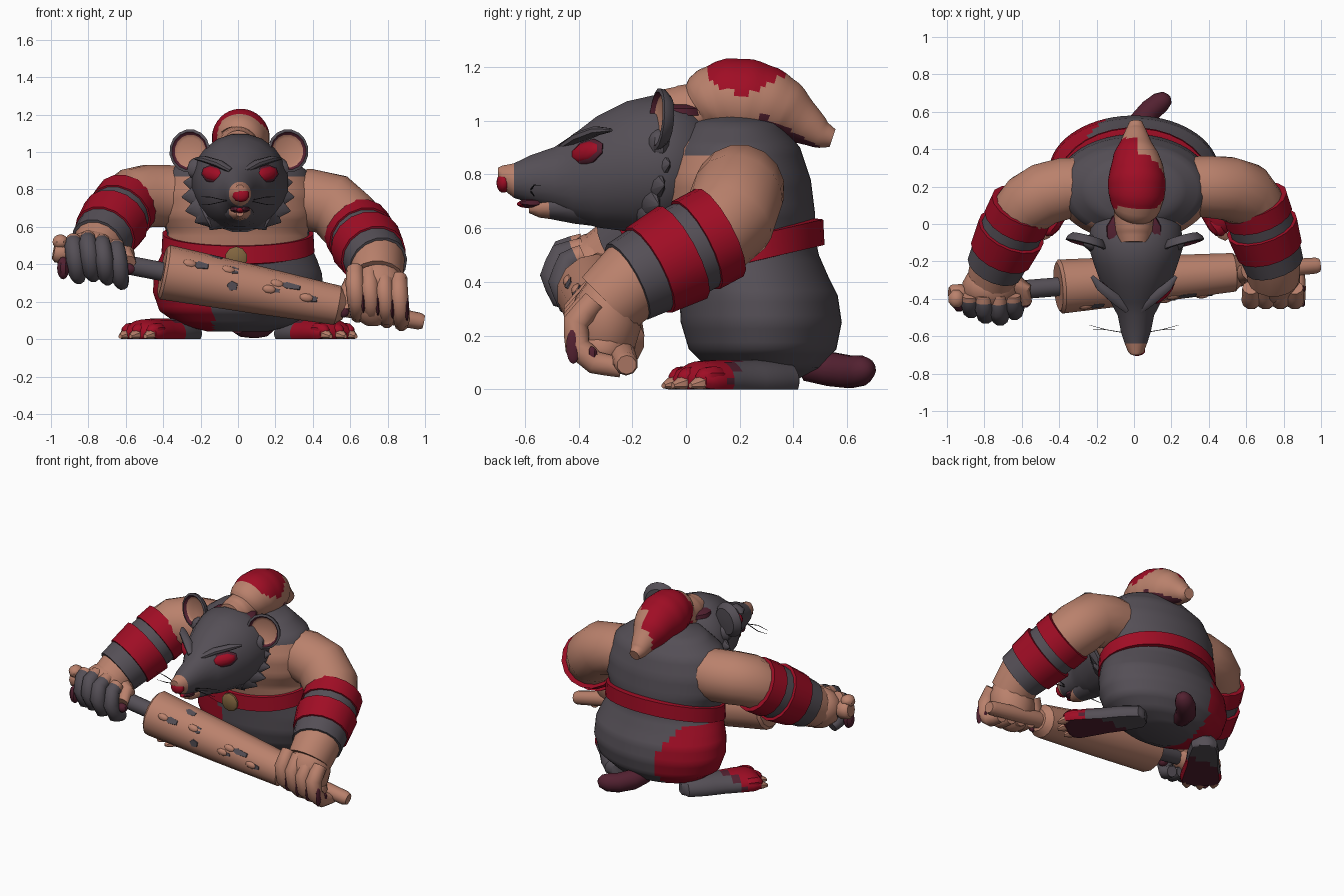
import bpy, bmesh, math
from mathutils import Vector as V

def mat(name, c):
    m = bpy.data.materials.new(name)
    m.diffuse_color = (*c, 1)
    return m

GREY, SKIN, RED, MAROON, GOLD, BLACK = range(6)
MATS = [mat("fur grey", (0.09, 0.078, 0.093)), mat("tan skin", (0.49, 0.22, 0.15)),
        mat("red", (0.35, 0.004, 0.018)), mat("dark maroon", (0.085, 0.015, 0.03)),
        mat("dull gold", (0.22, 0.13, 0.05)), mat("near black", (0.02, 0.018, 0.022))]

def loft(name, rings, col=GREY, n=16, angle=40, floor=False):
    """rings: (centre, U, W). col: index, list per band, or rule(centre)."""
    bm = bmesh.new()
    loops = []
    for c, u, w in rings:
        loop = []
        for i in range(n):
            a = 2 * math.pi * (i + 0.5) / n
            p = V(c) + V(u) * math.cos(a) + V(w) * math.sin(a)
            if floor:
                p.z = max(p.z, 0.0)
            loop.append(bm.verts.new(p))
        loops.append(loop)
    bands = []
    for k, (a, b) in enumerate(zip(loops, loops[1:])):
        for i in range(n):
            bands.append((bm.faces.new((a[i], a[(i + 1) % n], b[(i + 1) % n], b[i])), k))
    bands += [(bm.faces.new(loops[0]), 0), (bm.faces.new(loops[-1]), len(loops) - 2)]
    for f, k in bands:
        if callable(col):
            f.material_index = col(f.calc_center_median())
        else:
            f.material_index = col[k] if isinstance(col, list) else col
    bmesh.ops.recalc_face_normals(bm, faces=bm.faces)
    me = bpy.data.meshes.new(name)
    bm.to_mesh(me)
    bm.free()
    for m in MATS:
        me.materials.append(m)
    o = bpy.data.objects.new(name, me)
    bpy.context.collection.objects.link(o)
    bpy.context.view_layer.objects.active = o
    o.select_set(True)
    bpy.ops.object.shade_smooth_by_angle(angle=math.radians(angle))
    o.select_set(False)
    return o

def refine(rows, times):
    """insert midpoints between neighbouring rows of numbers"""
    for _ in range(times):
        out = [rows[0]]
        for a, b in zip(rows, rows[1:]):
            out += [tuple((p + q) / 2 for p, q in zip(a, b)), b]
        rows = out
    return rows

def tube(name, pts, col=GREY, n=12, ref=(0, 0, 1), flat=1.0, angle=45):
    """pts: (x, y, z, radius)"""
    P = [V(p[:3]) for p in pts]
    rings = []
    for i, p in enumerate(P):
        t = (P[min(i + 1, len(P) - 1)] - P[max(i - 1, 0)]).normalized()
        u = t.cross(V(ref)).normalized()
        rings.append((p, u * pts[i][3], u.cross(t) * pts[i][3] * flat))
    return loft(name, rings, col, n, angle)

def ball(name, c, ax, ay, az, col, n=12):
    """ellipsoid with three axis vectors"""
    c, ax, ay, az = map(V, (c, ax, ay, az))
    st = [math.pi * k / 8 for k in range(9)]
    return loft(name, [(c - az * math.cos(a), ax * max(math.sin(a), .02), ay * max(math.sin(a), .02))
                       for a in st], col, n)

def mix(a, b, t):
    return V(a).lerp(V(b), t)

# Torso and trousers: stacked ellipses (z, centre y, half width, half depth)
BODY = [(.04, .29, .16, .13), (.08, .29, .32, .21), (.15, .285, .42, .275), (.25, .28, .455, .30),
        (.35, .27, .45, .295), (.42, .25, .425, .28), (.5, .225, .39, .27), (.57, .21, .38, .27),
        (.66, .195, .42, .285), (.78, .185, .42, .28), (.9, .18, .37, .245), (.99, .18, .25, .17),
        (1.03, .18, .08, .06)]

def body_col(c):
    if c.z < .5:
        if c.y > .3:  # rounded red patch on the seat
            return RED if c.x < -.16 - max(c.z - .3, 0) * .6 and c.z < .47 else GREY
        return RED if c.x < -.13 else GREY
    return SKIN if (c.z < .87 and c.y < .15) or c.y < .0 else GREY
loft("torso", [((0, y, z), (rx, 0, 0), (0, ry, 0)) for z, y, rx, ry in refine(BODY, 2)], body_col, 64)

# Belt, tilted up to the back, with buckle
belt = []
for dz, g in ((-.055, -.02), (-.05, .025), (.045, .02), (.05, -.02)):
    belt.append(((0, .222, .52 + dz), (.385 + g, 0, 0), (0, .27 + g, .068)))
loft("belt", belt, RED, 32)
loft("buckle", [((-.01, y, .435), (r, 0, 0), (0, 0, r)) for y, r in ((-.05, .06), (-.08, .06), (-.09, .045))], GOLD, 10)

# Tail
tube("tail", [(0, .45, .09, .06), (.03, .54, .075, .065), (.09, .61, .065, .062), (.14, .65, .07, .058),
              (.175, .675, .08, .04), (.185, .685, .085, .015)], MAROON)

# Feet, toes and claws
def foot_col(c):
    if c.z < .004:
        return GREY if c.y > .24 else MAROON
    return GREY if c.y > .19 else (MAROON if c.y > .165 else RED)
for s in (-1, 1):
    d = V((s * .6, -.8, 0)).normalized()
    side = V((-d.y, d.x, 0))
    heel = V((s * .275, .35, .03))
    rows = [(-.06, .04, .04), (-.03, .08, .07), (.08, .10, .08), (.2, .105, .08), (.3, .12, .08),
            (.38, .13, .075), (.43, .12, .05), (.45, .07, .02)]
    loft("foot", [(heel + d * t, side * w, V((0, 0, h))) for t, w, h in refine(rows, 1)], foot_col, 20, floor=True)
    for k in (-1, 0, 1):
        p = heel + d * (.40 - .02 * abs(k)) + side * k * .083
        ball("toe", p + V((0, 0, .015)), side * .044, (0, 0, .044), d * .07, RED, 8)
        c = p + d * .05
        loft("claw", [(c + d * t - V((0, 0, .006 + t * .2)), side * r, V((0, 0, r * .85)))
                      for t, r in ((-.02, .034), (.015, .032), (.05, .012))], SKIN, 8, floor=True)

# Head: ellipses along y (y, centre z, half width, half height)
HEAD = [(-.70, .805, .022, .02), (-.685, .79, .042, .043), (-.64, .777, .06, .065), (-.58, .782, .08, .09),
        (-.49, .785, .098, .118), (-.42, .79, .135, .16), (-.33, .81, .185, .21), (-.22, .83, .225, .245),
        (-.11, .835, .26, .265), (0, .84, .24, .225), (.08, .84, .15, .15)]
loft("head", [((.01, y, z), (w, 0, 0), (0, 0, h)) for y, z, w, h in HEAD],
     [SKIN, SKIN] + [GREY] * 8, 20)
ball("nose", (.015, -.677, .772), (.047, 0, 0), (0, .008, .04), (0, .027, -.008), RED, 10)
tube("lower_jaw", [(.01, -.3, .69, .11), (.01, -.42, .685, .085), (.01, -.51, .682, .06), (.01, -.55, .675, .045),
                   (.01, -.585, .672, .02)], [GREY, GREY, SKIN, SKIN], 10, flat=.8)
ball("mouth", (.01, -.57, .695), (.055, 0, 0), (0, 0, .022), (0, .05, 0), MAROON, 8)
ball("tongue", (.01, -.59, .69), (.025, 0, 0), (0, 0, .016), (0, .04, 0), RED, 8)

for s in (-1, 1):
    # Slanted eyes under heavy brows
    nrm = V((s * .62, -.72, .25)).normalized()
    u = V((s * .72, .6, .2)).normalized()
    u = (u - nrm * u.dot(nrm)).normalized()
    w = nrm.cross(u)
    e = V((.01 + s * .14, -.375, .882))
    ball("eye_rim", e - nrm * .004 + u * .006, u * .09, w * .05, nrm * .022, MAROON, 8)
    ball("eye", e + u * .004, u * .08, w * .04, nrm * .027, RED, 8)
    tube("brow", [(s * .035, -.46, .9, .02), (s * .10, -.40, .937, .03), (s * .18, -.335, .962, .026),
                  (s * .225, -.28, .965, .01)], GREY, 8, flat=.7)
    # Cupped ears
    ax = V((s * .25, -.96, .08)).normalized()
    eu = V((s * .96, .25, 0)).normalized()
    ew = eu.cross(ax)
    prof = [(-.035, .03), (-.03, .085), (-.005, .108), (.014, .112), (.018, .098), (.002, .086), (-.004, .07), (-.012, .02)]
    loft("ear", [(V((.005 + s * .26, -.095, 1.005)) + ax * t, eu * r, ew * r * 1.04) for t, r in prof],
         [GREY, GREY, GREY, GREY, MAROON, SKIN, SKIN], 16)
    ball("ear_root", (s * .22, -.1, .91), (.055, 0, 0), (0, .045, 0), (0, 0, .06), GREY, 8)
    # Cheek fur tufts, flattened front to back, and whiskers
    for z0, x1, y1, z1 in ((.82, .29, -.09, .84), (.77, .30, -.11, .76), (.72, .28, -.13, .685), (.69, .23, -.15, .625),
                           (.68, .15, -.17, .585)):
        tube("cheek_tuft", [(s * .10, -.13, z0, .09), (s * x1 * .75, y1, z0 * .4 + z1 * .6, .065), (s * x1, y1 + .03, z1, .004)],
             GREY, 8, ref=(0, 1, 0), flat=.55)
    for x, y, z in ((.24, -.54, .76), (.22, -.565, .72)):
        tube("whisker", [(s * .06, -.58, .74, .003), (s * .15, -.565, z, .0025), (s * x, y, z, .001)], BLACK, 4)

# Swept back topknot, red on the crown and one side
def hair_col(c):
    if c.y < .085 or c.y > .49:
        return SKIN
    if c.x < .02:
        low = .99 - max(c.y - .3, 0) * .3
        return RED if c.z > low and c.y < .46 else SKIN
    if c.z > 1.085 + .55 * abs(c.y - .21):
        return RED
    return MAROON if c.y > .27 and c.z < 1.03 - (c.y - .27) * .55 else SKIN
KNOT = [(0, -.1, 1.03, .085), (0, -.03, 1.025, .105), (0, .06, 1.035, .108), (.01, .10, 1.065, .135),
        (.015, .16, 1.08, .152), (.015, .23, 1.075, .155), (.015, .30, 1.06, .142), (.01, .37, 1.03, .12),
        (.01, .43, .995, .085), (.01, .50, .95, .055), (.01, .545, .935, .035)]
tube("topknot", refine(KNOT, 2), hair_col, 36)
loft("hairline", [((0, -.04, z), (r, 0, 0), (0, r * .85, 0)) for z, r in ((1.02, .15), (1.045, .145), (1.06, .115))], MAROON, 14)

# Arms with striped wraps
ARMS = {1: [(.25, .2, .75, .16), (.38, .2, .745, .168), (.5, .19, .72, .172), (.59, .16, .635, .175),
            (.65, .09, .565, .165), (.745, -.2, .41, .15), (.745, -.29, .32, .14)],
        -1: [(-.25, .2, .765, .16), (-.37, .19, .765, .168), (-.48, .16, .765, .17), (-.56, .11, .75, .168),
             (-.61, .06, .705, .16), (-.74, -.22, .52, .14), (-.765, -.31, .46, .13)]}
for s, pts in ARMS.items():
    tube("arm", pts, SKIN, 16)
    a, b = V(pts[4][:3]), V(pts[5][:3])
    for t0, t1, r0, r1, c in ((-.12, .18, .186, .186, RED), (.16, .38, .176, .176, GREY),
                              (.36, .78, .195, .18, RED), (.76, 1.06, .17, .16, GREY)):
        p, q = mix(a, b, t0), mix(a, b, t1)
        k = 0 if s > 0 else .008
        tube("arm_wrap", [(*mix(p, q, -.02), r0 - .03), (*p, r0 - k), (*q, r1 - k), (*mix(p, q, 1.02), r1 - .03)], c, 16)

# Hand at the thin end of the club
ball("left_hand", (.74, -.30, .25), (.15, 0, .02), (0, .13, -.03), (0, .03, .18), SKIN, 14)
ball("left_palm", (.74, -.31, .18), (.14, 0, -.03), (0, .11, 0), (0, 0, .10), SKIN, 12)
for k in range(4):
    x = .625 + .078 * k
    dz = -.015 * k + .035
    tube("left_finger", refine([(x, -.34, .34 + dz, .046), (x, -.41, .26 + dz, .05), (x + .008, -.405, .17 + dz, .049),
                                (x + .015, -.34, .11 + dz, .045), (x + .015, -.24, .09 + dz, .038)], 1), SKIN, 10, ref=(1, 0, 0))
    ball("left_finger_gap", (x + .045, -.42, .17 + dz), (.012, 0, 0), (0, .026, 0), (0, 0, .065), MAROON, 6)
ball("left_nail_edge", (.905, -.35, .13), (.012, 0, 0), (0, .02, 0), (0, 0, .03), MAROON, 6)
tube("left_thumb", [(.62, -.25, .3, .055), (.575, -.27, .22, .048), (.58, -.3, .15, .035)], SKIN, 10, ref=(1, 0, 0))
ball("left_thumb_edge", (.565, -.31, .15), (.03, 0, 0), (0, .025, 0), (0, 0, .035), MAROON, 8)

# Hand at the grip, with dark gloved fingers
ball("right_hand", (-.77, -.34, .45), (.15, 0, -.03), (0, .13, 0), (.02, 0, .13), SKIN, 14)
for k in range(4):
    x = -.88 + .077 * k
    dz = (.0, .012, -.005, -.03)[k]
    dy = (.03, 0, -.01, .02)[k]
    tube("right_finger", refine([(x, -.38, .53 + dz, .042), (x, -.455 + dy, .505 + dz, .048), (x + .01, -.485 + dy, .43 + dz, .05),
                                 (x + .02, -.455 + dy, .35 + dz, .046), (x + .03, -.37, .325 + dz, .035)], 1),
         [SKIN] + [GREY] * 7, 10, ref=(1, 0, 0))
tube("right_thumb", [(-.66, -.30, .46, .055), (-.595, -.35, .45, .05), (-.585, -.42, .41, .04)], SKIN, 10, ref=(0, 1, 0))
ball("right_thumb_tip", (-.585, -.42, .375), (.035, 0, 0), (0, .03, 0), (0, 0, .03), MAROON, 8)

# Club: grip, tapering barrel and thin end
def axis(x, r):
    t = (x + .4) / 1.4
    return (x, -.335 + .115 * t, .36 - .27 * t, r)
tube("club_grip", [axis(x, .052) for x in (-.95, -.36)], GREY, 12)
tube("club_pommel", [axis(-.985, .045), axis(-.97, .06), axis(-.92, .06), axis(-.90, .045)], SKIN, 10)
ball("pommel_knob", (-.95, -.40, .52), (.045, 0, 0), (0, .05, 0), (0, 0, .04), SKIN, 8)
ball("pommel_wrap", (-.935, -.43, .38), (.035, 0, 0), (0, .04, 0), (0, 0, .06), MAROON, 8)
tube("club_barrel", [axis(-.405, .13), axis(-.39, .148), axis(.1, .128), axis(.53, .106), axis(.57, .07)], SKIN, 14, angle=30)
tube("club_end", [axis(.55, .055), axis(.97, .045), axis(.992, .036)], SKIN, 10)

# Chips and knots on the barrel
for x, a, l, h, knot in ((-.2, 32, .055, .026, 1), (-.02, 38, .028, .028, 1), (-.03, -2, .033, .03, 0), (.28, 28, .07, .022, 1),
                         (.4, 5, .03, .02, 1), (-.12, 75, .05, .03, 0), (.2, 8, .03, .015, 1)):
    c = V(axis(x, 0)[:3])
    o = V((0, -math.cos(math.radians(a)), math.sin(math.radians(a))))
    u = V((1, .08, -.19)).normalized()
    w = o.cross(u)
    r = .148 - .045 * (x + .39)
    loft("club_chip", [(c + o * (r - .006), u * l, w * h), (c + o * (r + .003), u * l * .9, w * h * .9)], GREY, 5)
    if knot:
        ball("club_knot", c + o * (r - .004) - u * (l + .005), u * .04, w * .024, o * .018, SKIN, 8)
